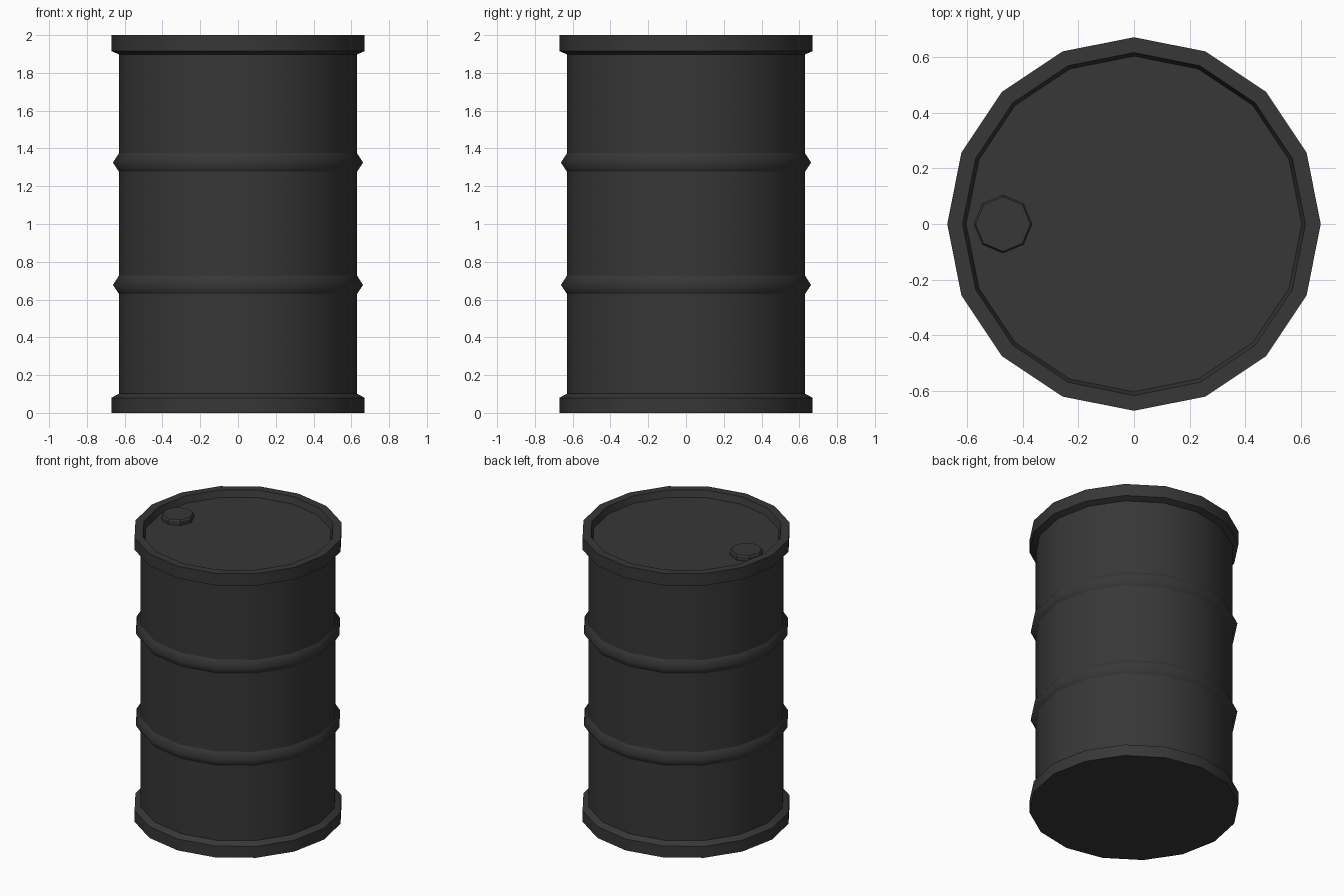
import bpy, bmesh, math

if "Cube" in bpy.data.objects:
    bpy.data.objects.remove(bpy.data.objects["Cube"])

mat = bpy.data.materials.new("dark charcoal")
mat.diffuse_color = (0.038, 0.038, 0.038, 1)
mat.use_nodes = True
mat.node_tree.nodes["Principled BSDF"].inputs["Base Color"].default_value = mat.diffuse_color


def lathe(name, profile, sides, centre=(0, 0), soft=()):
    """Spin an (r, z) profile, capping both ends; rings in soft stay smooth."""
    bm = bmesh.new()
    rings = []
    for r, z in profile:
        rings.append([bm.verts.new((centre[0] + r * math.cos(2 * math.pi * i / sides),
                                    centre[1] + r * math.sin(2 * math.pi * i / sides), z))
                      for i in range(sides)])
    for a, b in zip(rings, rings[1:]):
        for i in range(sides):
            j = (i + 1) % sides
            bm.faces.new((a[i], a[j], b[j], b[i]))
    bm.faces.new(rings[0][::-1])
    bm.faces.new(rings[-1])
    bm.normal_update()
    for f in bm.faces:
        f.smooth = True
    for e in bm.edges:
        z = [v.co.z for v in e.verts]
        is_soft = any(all(abs(c - s) < 1e-4 for c in z) for s in soft)
        e.smooth = is_soft or e.calc_face_angle(0) < math.radians(30 if sides > 8 else 50)
        if sides == 8:
            e.smooth = False
    mesh = bpy.data.meshes.new(name)
    bm.to_mesh(mesh)
    bm.free()
    mesh.materials.append(mat)
    ob = bpy.data.objects.new(name, mesh)
    bpy.context.collection.objects.link(ob)
    return ob


# Drum shell: base rim, two ribs, top rim and recessed lid
profile = [(0.67, 0), (0.67, 0.08), (0.63, 0.102)]
ribs = (0.677, 1.325)
for z in ribs:
    profile += [(0.63, z - 0.048), (0.662, z), (0.63, z + 0.05)]
profile += [(0.63, 1.898), (0.67, 1.915), (0.67, 2.0), (0.615, 2.0), (0.602, 1.953)]
lathe("drum", profile, 16, soft=ribs)

# Filler cap on the lid
lathe("filler_cap", [(0.105, 1.95), (0.105, 1.98), (0.098, 1.99)], 8, (-0.47, 0))
